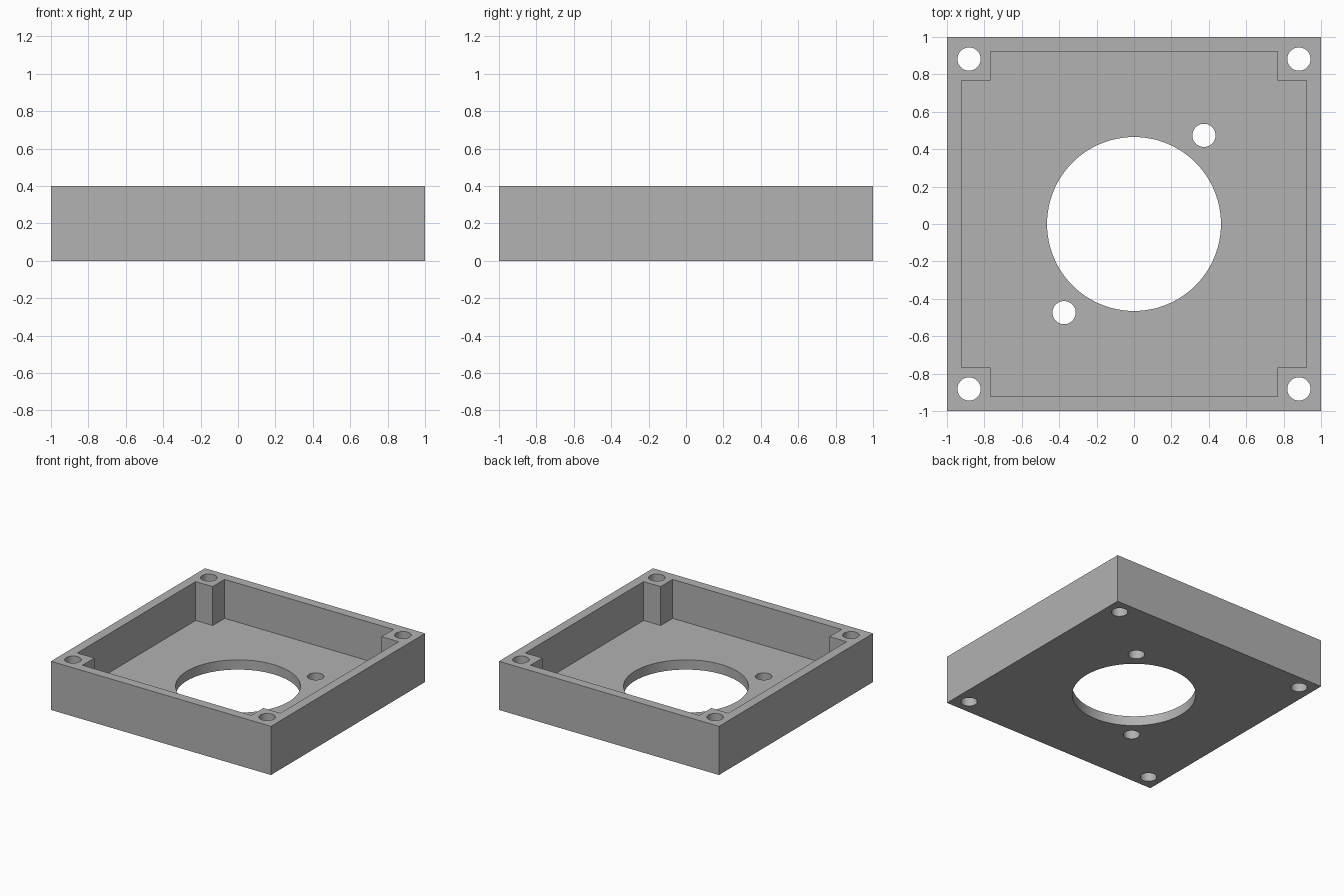
import bpy
import bmesh
import math

cube = bpy.data.objects.get("Cube")
if cube:
    bpy.data.objects.remove(cube, do_unlink=True)

HEIGHT, FLOOR = 0.4, 0.08
INNER, POST = 0.923, 0.768      # inner wall face, inner face of corner posts
SCREW = 0.062                   # radius of all small holes

grey = bpy.data.materials.new("plain grey")
grey.use_nodes = True
grey.diffuse_color = (0.445, 0.445, 0.445, 1)
grey.node_tree.nodes["Principled BSDF"].inputs["Base Color"].default_value = grey.diffuse_color


def prism(name, outline, z0, z1):
    """Extrude a flat outline from z0 up to z1."""
    bm = bmesh.new()
    face = bm.faces.new([bm.verts.new((x, y, z0)) for x, y in outline])
    top = bmesh.ops.extrude_face_region(bm, geom=[face])["geom"]
    bmesh.ops.translate(bm, vec=(0, 0, z1 - z0),
                        verts=[v for v in top if isinstance(v, bmesh.types.BMVert)])
    bmesh.ops.recalc_face_normals(bm, faces=bm.faces)
    mesh = bpy.data.meshes.new(name)
    bm.to_mesh(mesh)
    bm.free()
    mesh.materials.append(grey)
    obj = bpy.data.objects.new(name, mesh)
    bpy.context.collection.objects.link(obj)
    return obj


def circle(x, y, r, n):
    return [(x + r * math.cos(math.tau * i / n), y + r * math.sin(math.tau * i / n))
            for i in range(n)]


# Solid block of the tray
tray = prism("tray", [(-1, -1), (1, -1), (1, 1), (-1, 1)], 0, HEIGHT)

# Cross-shaped pocket that leaves a post in each corner
pocket = []
for quarter in range(4):
    for x, y in ((INNER, -POST), (INNER, POST), (POST, POST)):
        for _ in range(quarter):
            x, y = -y, x
        pocket.append((x, y))
cutters = [prism("pocket_cutter", pocket, FLOOR, HEIGHT + 0.1)]

# Central opening, two mounting holes and four corner screw holes
holes = [("opening", 0, 0, 0.465, 96)]
holes += [("mount_hole", s * 0.374, s * 0.474, SCREW, 48) for s in (-1, 1)]
holes += [("corner_hole", sx * 0.882, sy * 0.882, SCREW, 48)
          for sx in (-1, 1) for sy in (-1, 1)]
for name, x, y, r, n in holes:
    cutters.append(prism(name + "_cutter", circle(x, y, r, n), -0.1, HEIGHT + 0.1))

# Cut everything out of the block, then drop the cutters
bpy.context.view_layer.objects.active = tray
for cutter in cutters:
    cutter.hide_render = True
    cut = tray.modifiers.new(cutter.name, "BOOLEAN")
    cut.operation = "DIFFERENCE"
    cut.solver = "EXACT"
    cut.object = cutter
    bpy.ops.object.modifier_apply(modifier=cut.name)
for cutter in cutters:
    bpy.data.objects.remove(cutter, do_unlink=True)

# Smooth hole walls, sharp edges elsewhere
bpy.ops.object.select_all(action="DESELECT")
tray.select_set(True)
bpy.ops.object.shade_smooth_by_angle(angle=math.radians(30))
